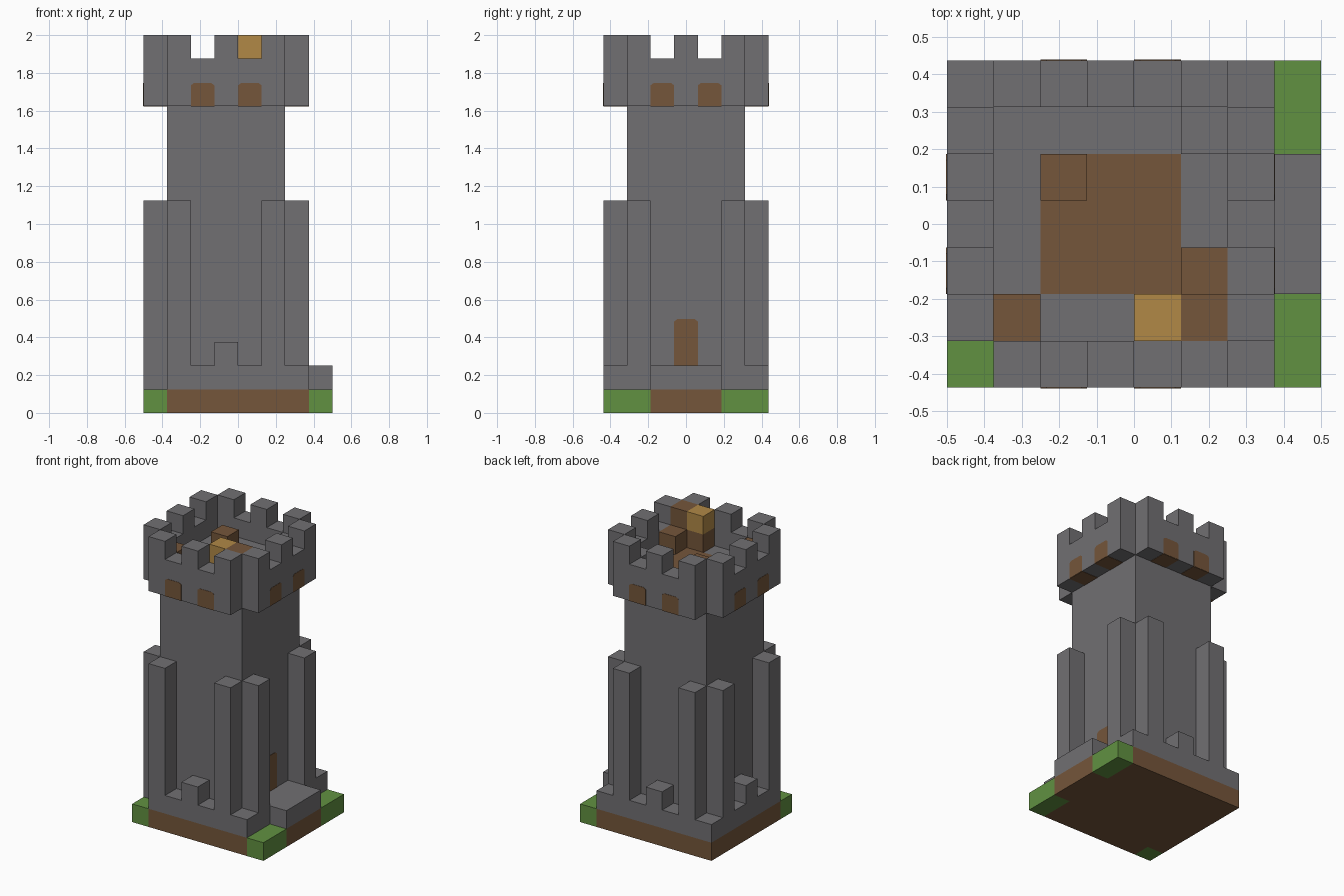
import bpy
import bmesh
from math import pi
from mathutils import Matrix, Vector

if "Cube" in bpy.data.objects:
    bpy.data.objects.remove(bpy.data.objects["Cube"], do_unlink=True)

U = 0.125                      # edge of one building block
AXIS = Vector((-U / 2, 0, 0))  # vertical axis of the tower
SKIN = 0.002                   # thickness of painted plates


def material(name, rgb):
    m = bpy.data.materials.new(name)
    m.use_nodes = True
    m.diffuse_color = (*rgb, 1)
    bsdf = m.node_tree.nodes["Principled BSDF"]
    bsdf.inputs["Base Color"].default_value = (*rgb, 1)
    bsdf.inputs["Roughness"].default_value = 0.9
    return m


STONE = material("grey stone", (0.165, 0.160, 0.170))
GRASS = material("green grass", (0.120, 0.283, 0.053))
WOOD = material("brown wood", (0.178, 0.093, 0.043))
GOLD = material("golden straw", (0.440, 0.250, 0.062))


def finish(name, bm, mat, turn):
    """Turn the part about the tower axis and add it to the scene."""
    bmesh.ops.transform(bm, verts=bm.verts, matrix=Matrix.Translation(AXIS) @ Matrix.Rotation(turn * pi / 2, 4, 'Z'))
    bmesh.ops.recalc_face_normals(bm, faces=bm.faces)
    mesh = bpy.data.meshes.new(name)
    bm.to_mesh(mesh)
    bm.free()
    mesh.materials.append(mat)
    bpy.context.collection.objects.link(bpy.data.objects.new(name, mesh))


def block(name, x, y, z, mat=STONE, turn=0):
    """Box between block counts; x and y count from the tower axis."""
    bm = bmesh.new()
    bmesh.ops.create_cube(bm, size=1)
    for v in bm.verts:
        v.co = [U * r[int(c > 0)] for r, c in zip((x, y, z), v.co)]
    finish(name, bm, mat, turn)


def arch_plate(name, x, y, z, height, turn):
    """Thin plate with clipped top corners on a wall facing -y."""
    w, h, c = U / 2, U * height, 0.016
    outline = [(-w, 0), (w, 0), (w, h - c), (w - c, h - 0.004), (c - w, h - 0.004), (-w, h - c)]
    bm = bmesh.new()
    face = bm.faces.new([bm.verts.new((x * U + a, y * U, z * U + b)) for a, b in outline])
    out = bmesh.ops.extrude_face_region(bm, geom=[face])
    for v in out["geom"]:
        if isinstance(v, bmesh.types.BMVert):
            v.co.y -= SKIN
    finish(name, bm, WOOD, turn)


# Ground: earth with grass at three corners
block("earth", (-2.5, 3.5), (-3.5, 3.5), (0, 1), WOOD)
block("earth_left_edge", (-3.5, -2.5), (-2.5, 3.5), (0, 1), WOOD)
block("earth_under_step", (3.5, 4.5), (-1.5, 1.5), (0, 1), WOOD)
block("grass_corner", (-3.5, -2.5), (-3.5, -2.5), (0, 1), GRASS)
block("grass_front", (3.5, 4.5), (-3.5, -1.5), (0, 1), GRASS)
block("grass_back", (3.5, 4.5), (1.5, 3.5), (0, 1), GRASS)

# Plinth, door step and tower shaft
block("plinth", (-2.5, 3.5), (-3.5, 3.5), (1, 2))
block("plinth_edge", (-3.5, -2.5), (-2.5, 3.5), (1, 2))
block("door_step", (3.5, 4.5), (-1.5, 1.5), (1, 2))
block("tower_shaft", (-2.5, 2.5), (-2.5, 2.5), (2, 14))
arch_plate("door", 0, -2.5, 2, 2, 1)

# Four equal sides: buttresses, overhanging parapet, merlons and windows
for turn, side in enumerate(("front", "left", "back", "right")):
    outer = (-3.5, -2.5)
    for x in (-2, 2):
        block(side + "_buttress", (x - .5, x + .5), outer, (2, 9), turn=turn)
    block(side + "_parapet", (-2.5, 2.5), outer, (13, 15), turn=turn)
    for x in (-2, 0, 2):
        block(side + "_merlon", (x - .5, x + .5), outer, (15, 16), turn=turn)
    for x in (-1, 1):
        arch_plate(side + "_window", x, -3.5, 13, 1, turn)
        block(side + "_window_sill", (x - .5, x + .5), outer, (13 - SKIN / U, 13), WOOD, turn)
    if side != "left":
        block(side + "_plinth_stone", (-.5, .5), outer, (2, 3), turn=turn)

# Roof deck with stored goods
block("deck_boards", (-1.5, 1.5), (-1.5, 1.5), (14, 14 + SKIN / U), WOOD)
block("front_crate", (-2.5, -1.5), (-2.5, -1.5), (14, 15), WOOD)
block("back_crate", (-1.5, -.5), (.5, 1.5), (14, 15), WOOD)
block("straw_crate", (.5, 1.5), (-2.5, -1.5), (14, 15), WOOD)
block("straw_bale", (.5, 1.5), (-2.5, -1.5), (15, 16), GOLD)
block("tall_crate", (1.5, 2.5), (-2.5, -1.5), (14, 16), WOOD)
block("low_crate", (1.5, 2.5), (-1.5, -.5), (14, 15), WOOD)
block("stone_corner", (1.5, 2.5), (1.5, 2.5), (14, 15))
